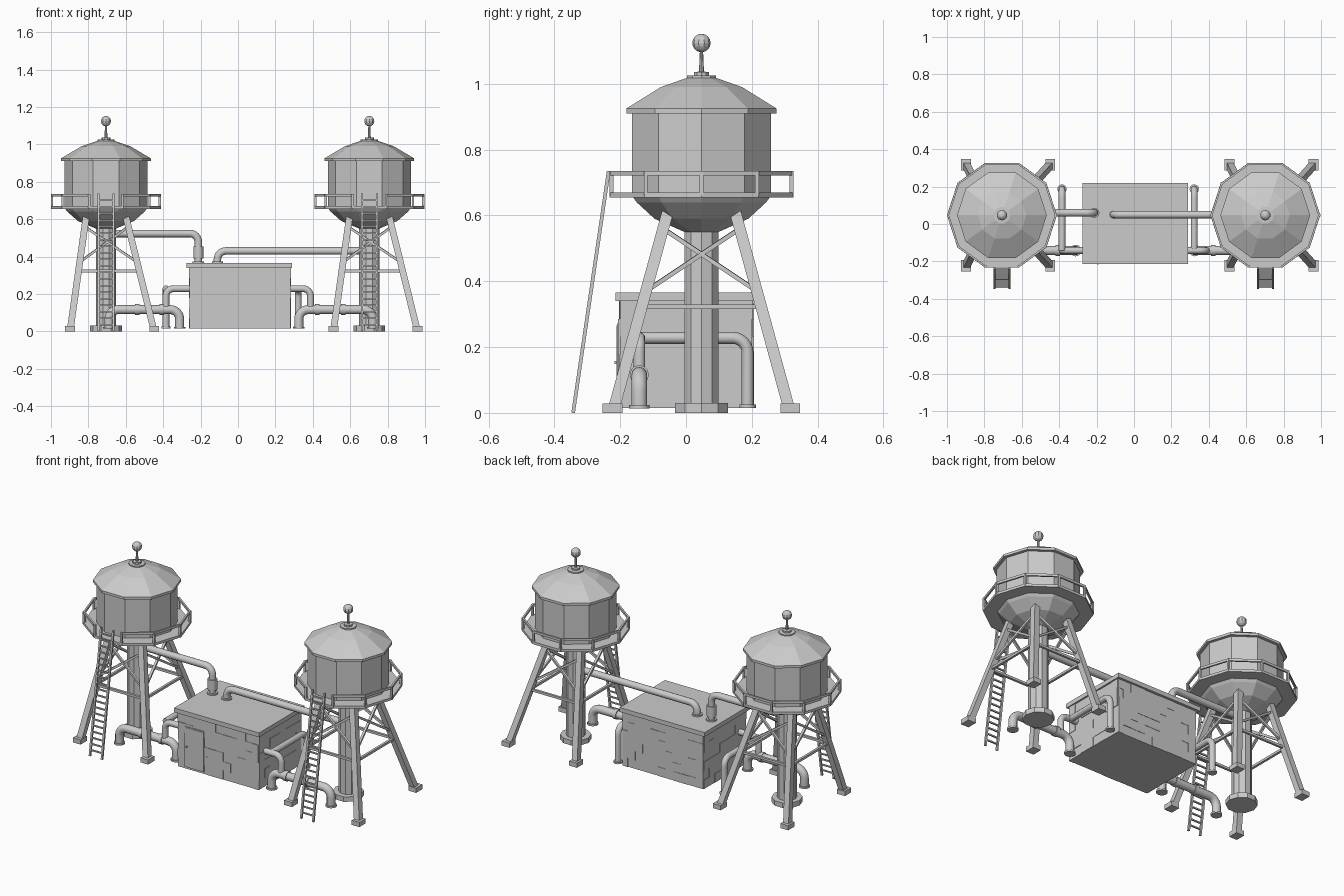
import bpy, bmesh, math, random
from mathutils import Vector

if "Cube" in bpy.data.objects:
    bpy.data.objects.remove(bpy.data.objects["Cube"])

random.seed(4)
CY = 0.047          # tower centre in y


def finish(name, bm):
    bmesh.ops.recalc_face_normals(bm, faces=bm.faces)
    me = bpy.data.meshes.new(name)
    bm.to_mesh(me)
    bm.free()
    ob = bpy.data.objects.new(name, me)
    bpy.context.collection.objects.link(ob)
    return ob


def loft(bm, loops, caps=True, closed=False):
    rings = [[bm.verts.new(p) for p in lp] for lp in loops]
    n = len(rings[0])
    pairs = list(zip(rings, rings[1:])) + ([(rings[-1], rings[0])] if closed else [])
    for a, b in pairs:
        for i in range(n):
            bm.faces.new((a[i], a[(i + 1) % n], b[(i + 1) % n], b[i]))
    if caps and not closed:
        bm.faces.new(rings[0])
        bm.faces.new(rings[-1])


def box(bm, x0, x1, y0, y1, z0, z1):
    loft(bm, [[(x0, y0, z), (x1, y0, z), (x1, y1, z), (x0, y1, z)] for z in (z0, z1)])


def beam(bm, a, b, w, h=None):
    a, b = Vector(a), Vector(b)
    h = h or w
    d = (b - a).normalized()
    u = d.cross(Vector((0, 0, 1)))
    u = u.normalized() if u.length > 0.01 else Vector((1, 0, 0))
    v = u.cross(d)
    sq = [u * w / 2 * i + v * h / 2 * j for i, j in ((-1, -1), (1, -1), (1, 1), (-1, 1))]
    loft(bm, [[p + s for s in sq] for p in (a, b)])


def lathe(name, cx, prof, n=10, closed=False):
    bm = bmesh.new()
    loft(bm, [[(cx + r * math.cos(2 * math.pi * i / n), CY + r * math.sin(2 * math.pi * i / n), z)
               for i in range(n)] for r, z in prof], closed=closed)
    return finish(name, bm)


def pipe(name, pts, r=0.02, bend=0.045):
    """Round pipe along a path with filleted corners"""
    pts = [Vector(p) for p in pts]
    path = [pts[0]]
    for a, p, b in zip(pts, pts[1:], pts[2:]):
        s, e = p + (a - p).normalized() * bend, p + (b - p).normalized() * bend
        c = s + e - p
        for k in range(7):
            t = k / 6 * math.pi / 2
            path.append(c + (s - c) * math.cos(t) + (e - c) * math.sin(t))
    path.append(pts[-1])
    cu = bpy.data.curves.new(name, 'CURVE')
    cu.dimensions = '3D'
    cu.bevel_depth, cu.bevel_resolution, cu.use_fill_caps = r, 4, True
    sp = cu.splines.new('POLY')
    sp.points.add(len(path) - 1)
    for q, p in zip(sp.points, path):
        q.co = (*p, 1)
    ob = bpy.data.objects.new(name, cu)
    bpy.context.collection.objects.link(ob)
    bpy.ops.object.select_all(action='DESELECT')
    ob.select_set(True)
    bpy.context.view_layer.objects.active = ob
    bpy.ops.object.convert(target='MESH')
    bpy.ops.object.shade_smooth_by_angle(angle=math.radians(40))


def tower(side, cx):
    # tank with bowl bottom, roof, finial
    lathe(side + "_tank", cx, [(0.055, 0.55), (0.15, 0.59), (0.207, 0.64), (0.222, 0.66), (0.222, 0.915)])
    lathe(side + "_roof", cx, [(0.2, 0.91), (0.24, 0.91), (0.24, 0.925), (0.13, 0.99), (0.035, 1.022)])
    lathe(side + "_roof_cap", cx, [(0.046, 1.01), (0.046, 1.025), (0.024, 1.026), (0.024, 1.036),
                                   (0.008, 1.037), (0.005, 1.105)])
    bm = bmesh.new()
    bmesh.ops.create_uvsphere(bm, u_segments=10, v_segments=8, radius=0.028)
    bmesh.ops.translate(bm, verts=bm.verts, vec=(cx, CY, 1.124))
    finish(side + "_finial_ball", bm)
    # central column and footing
    lathe(side + "_column", cx, [(0.054, 0.0), (0.054, 0.57)])
    lathe(side + "_column_base", cx, [(0.05, 0), (0.085, 0), (0.085, 0.03), (0.05, 0.03)], closed=True)
    # walkway and railing, open at the ladder
    lathe(side + "_walkway", cx, [(0.2, 0.655), (0.294, 0.655), (0.294, 0.67), (0.2, 0.67)], closed=True)
    bm = bmesh.new()
    c = [Vector((cx + 0.288 * math.cos(i * math.pi / 5), CY + 0.288 * math.sin(i * math.pi / 5), 0))
         for i in range(10)]
    for i in range(10):
        beam(bm, c[i] + Vector((0, 0, 0.66)), c[i] + Vector((0, 0, 0.735)), 0.012)
        if i != 7:
            beam(bm, c[i] + Vector((0, 0, 0.728)), c[(i + 1) % 10] + Vector((0, 0, 0.728)), 0.01, 0.014)
    finish(side + "_railing", bm)

    # legs lean out to offset feet
    def leg(sx, sy, z):
        t = z / 0.62
        bx = 0.258 if sx > 0 else -0.192
        return Vector((cx + bx * (1 - t) + sx * 0.105 * t, CY + sy * (0.27 * (1 - t) + 0.1 * t), z))
    legs, feet, braces = bmesh.new(), bmesh.new(), bmesh.new()
    corners = [(-1, -1), (1, -1), (1, 1), (-1, 1)]
    for k, (sx, sy) in enumerate(corners):
        h = 0.018
        loft(legs, [[leg(sx, sy, z) + Vector((i * h, j * h, 0)) for i, j in corners] for z in (0.01, 0.62)])
        p = leg(sx, sy, 0)
        box(feet, p.x - 0.026, p.x + 0.026, p.y - 0.03, p.y + 0.03, 0, 0.028)
        q = corners[(k + 1) % 4]
        beam(braces, leg(sx, sy, 0.323), leg(*q, 0.323), 0.014)
        beam(braces, leg(sx, sy, 0.37), leg(*q, 0.56), 0.013)
        beam(braces, leg(sx, sy, 0.56), leg(*q, 0.37), 0.013)
    finish(side + "_legs", legs)
    finish(side + "_feet", feet)
    finish(side + "_braces", braces)
    # ladder
    bm = bmesh.new()
    for s in (-0.04, 0.04):
        beam(bm, (cx + s, -0.343, 0), (cx + s, -0.235, 0.735), 0.011)
    for i in range(1, 21):
        t = i / 21
        y, z = -0.343 + 0.108 * t, 0.735 * t
        beam(bm, (cx - 0.04, y, z), (cx + 0.04, y, z), 0.008)
    finish(side + "_ladder", bm)


tower("left", -0.706)
tower("right", 0.702)

# pump house core and flat roof
bm = bmesh.new()
box(bm, -0.256, 0.278, -0.2, 0.2, 0.015, 0.345)
finish("house_walls", bm)
bm = bmesh.new()
box(bm, -0.276, 0.29, -0.214, 0.218, 0.34, 0.366)
finish("house_roof", bm)

# shallow staggered blocks on all walls
bm = bmesh.new()
ROWS, BW = 6, 0.1
rh = 0.325 / ROWS
for r in range(ROWS):
    z0, z1 = 0.015 + r * rh, 0.015 + (r + 1) * rh
    for axis, lo, hi in (('x', -0.256, 0.278), ('y', -0.2, 0.2)):
        a = lo - (BW / 2 if r % 2 else 0)
        while a < hi - 0.01:
            s, e = max(a, lo), min(a + BW, hi)
            for neg in (True, False):
                d = random.choice((0.002, 0.004, 0.006))
                if axis == 'x':
                    y = (-0.2 - d, -0.2) if neg else (0.2, 0.2 + d)
                    box(bm, s, e, *y, z0, z1)
                else:
                    x = (-0.256 - d, -0.256) if neg else (0.278, 0.278 + d)
                    box(bm, *x, s, e, z0, z1)
            a += BW
finish("house_blocks", bm)

# door with frame and handle
bm = bmesh.new()
box(bm, -0.209, -0.083, -0.209, -0.2, 0.028, 0.272)
box(bm, -0.203, -0.089, -0.211, -0.2, 0.034, 0.266)
box(bm, -0.198, -0.19, -0.217, -0.2, 0.148, 0.158)
finish("door", bm)

# overhead pipes from towers into the roof
pipe("left_roof_pipe", [(-0.7, 0.06, 0.523), (-0.212, 0.06, 0.523), (-0.212, 0.06, 0.36)])
pipe("left_roof_pipe_sleeve", [(-0.212, 0.06, 0.39), (-0.212, 0.06, 0.455)], 0.027)
pipe("right_roof_pipe", [(0.7, 0.05, 0.43), (-0.11, 0.05, 0.43), (-0.11, 0.05, 0.36)])
pipe("left_roof_flange", [(-0.212, 0.06, 0.362), (-0.212, 0.06, 0.374)], 0.03)
pipe("right_roof_flange", [(-0.11, 0.05, 0.362), (-0.11, 0.05, 0.374)], 0.03)

# low pipes in front, and side pipes around the house
for side, xa, xb, xs, xw, xu in (("left", -0.69, -0.312, -0.385, -0.25, -0.385),
                                 ("right", 0.72, 0.325, 0.388, 0.27, 0.322)):
    Y = -0.142
    pipe(side + "_low_pipe", [(xa, Y, 0.015), (xa, Y, 0.116), (xb, Y, 0.116), (xb, Y, 0.015)], 0.024, 0.05)
    for i, x in enumerate((xa, xb)):
        pipe(f"{side}_low_flange_{i}", [(x, Y, 0.014), (x, Y, 0.024)], 0.031)
    for i, t in enumerate((0.4, 0.75)):
        x = xa + (xb - xa) * t
        pipe(f"{side}_low_collar_{i}", [(x - 0.012, Y, 0.116), (x + 0.012, Y, 0.116)], 0.029)
    pipe(side + "_wall_pipe", [(xw, Y, 0.228), (xs, Y, 0.228), (xs, Y, 0.116)], 0.018, 0.04)
    pipe(side + "_side_pipe", [(xu, Y, 0.228), (xu, 0.187, 0.228), (xu, 0.187, 0.016)], 0.018, 0.045)
    pipe(side + "_side_flange", [(xu, 0.187, 0.015), (xu, 0.187, 0.025)], 0.025)
